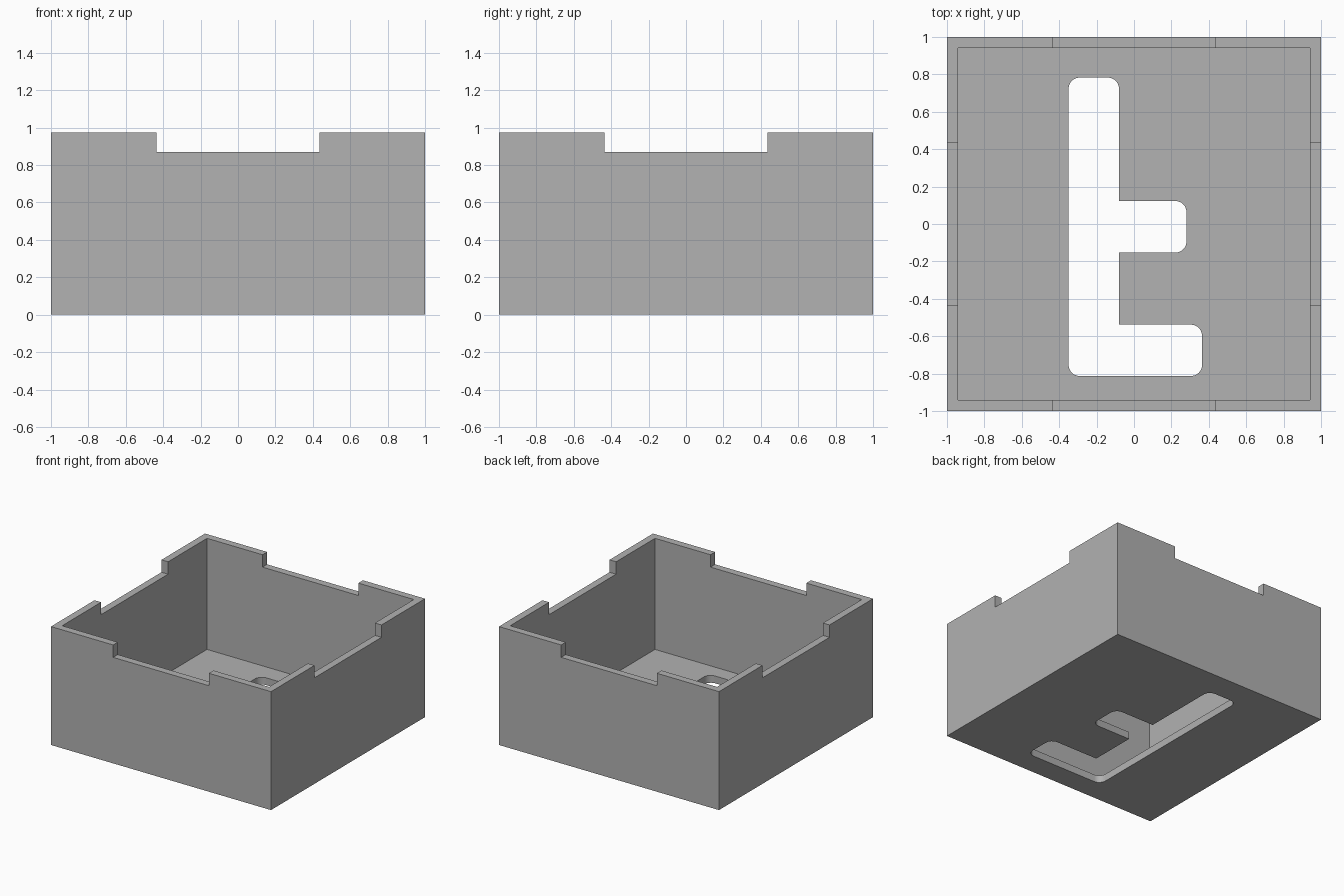
import bpy
import bmesh
import math
from mathutils import Vector

if "Cube" in bpy.data.objects:
    bpy.data.objects.remove(bpy.data.objects["Cube"], do_unlink=True)

HEIGHT, WALL, RADIUS = 0.973, 0.06, 0.06
NOTCH_HALF, NOTCH_Z = 0.435, 0.871


def make_object(name, bm):
    bmesh.ops.recalc_face_normals(bm, faces=bm.faces)
    mesh = bpy.data.meshes.new(name)
    bm.to_mesh(mesh)
    bm.free()
    obj = bpy.data.objects.new(name, mesh)
    bpy.context.collection.objects.link(obj)
    return obj


def block(name, low, high):
    bm = bmesh.new()
    bmesh.ops.create_cube(bm, size=1)
    low, high = Vector(low), Vector(high)
    for v in bm.verts:
        v.co = (low + high) / 2 + v.co * (high - low)
    return make_object(name, bm)


def rounded_outline(corners, steps=6):
    """Replace each right-angled corner flagged round with an arc."""
    points = []
    for i, (x, y, is_round) in enumerate(corners):
        corner = Vector((x, y, 0))
        if not is_round:
            points.append(corner)
            continue
        before = Vector((*corners[i - 1][:2], 0)) - corner
        after = Vector((*corners[(i + 1) % len(corners)][:2], 0)) - corner
        a, b = before.normalized() * RADIUS, after.normalized() * RADIUS
        for s in range(steps + 1):
            t = math.pi / 2 * s / steps
            points.append(corner + a * (1 - math.sin(t)) + b * (1 - math.cos(t)))
    return points


# Outer box and the cutters that hollow and notch it
box = block("open_box", (-1, -1, 0), (1, 1, HEIGHT))
inner = 1 - WALL
cutters = [
    block("cavity_cutter", (-inner, -inner, WALL), (inner, inner, 2)),
    block("side_notch_cutter", (-2, -NOTCH_HALF, NOTCH_Z), (2, NOTCH_HALF, 2)),
    block("front_notch_cutter", (-NOTCH_HALF, -2, NOTCH_Z), (NOTCH_HALF, 2, 2)),
]

# Slot with two arms through the floor: outer corners round, inner ones sharp
slot = [
    (-0.35, 0.783, True), (-0.35, -0.813, True),
    (0.364, -0.813, True), (0.364, -0.538, True),
    (-0.08, -0.538, False), (-0.08, -0.153, False),
    (0.281, -0.153, True), (0.281, 0.123, True),
    (-0.08, 0.123, False), (-0.08, 0.783, True),
]
bm = bmesh.new()
face = bm.faces.new([bm.verts.new(p - Vector((0, 0, 0.2))) for p in rounded_outline(slot)])
top = bmesh.ops.extrude_face_region(bm, geom=[face])["geom"]
bmesh.ops.translate(bm, vec=(0, 0, 0.6), verts=[g for g in top if isinstance(g, bmesh.types.BMVert)])
cutters.append(make_object("floor_slot_cutter", bm))

# Cut, then drop the cutters
bpy.ops.object.select_all(action="DESELECT")
bpy.context.view_layer.objects.active = box
box.select_set(True)
for cutter in cutters:
    cutter.hide_render = True
    mod = box.modifiers.new(cutter.name, "BOOLEAN")
    mod.operation, mod.solver, mod.object = "DIFFERENCE", "EXACT", cutter
    bpy.ops.object.modifier_apply(modifier=mod.name)
    bpy.data.objects.remove(cutter, do_unlink=True)
bpy.ops.object.shade_smooth_by_angle(angle=math.radians(30))

# Plain grey finish
grey = bpy.data.materials.new("plain_grey")
grey.use_nodes = True
colour = (0.445, 0.445, 0.445, 1)
grey.diffuse_color = colour
grey.node_tree.nodes["Principled BSDF"].inputs["Base Color"].default_value = colour
box.data.materials.clear()
box.data.materials.append(grey)
